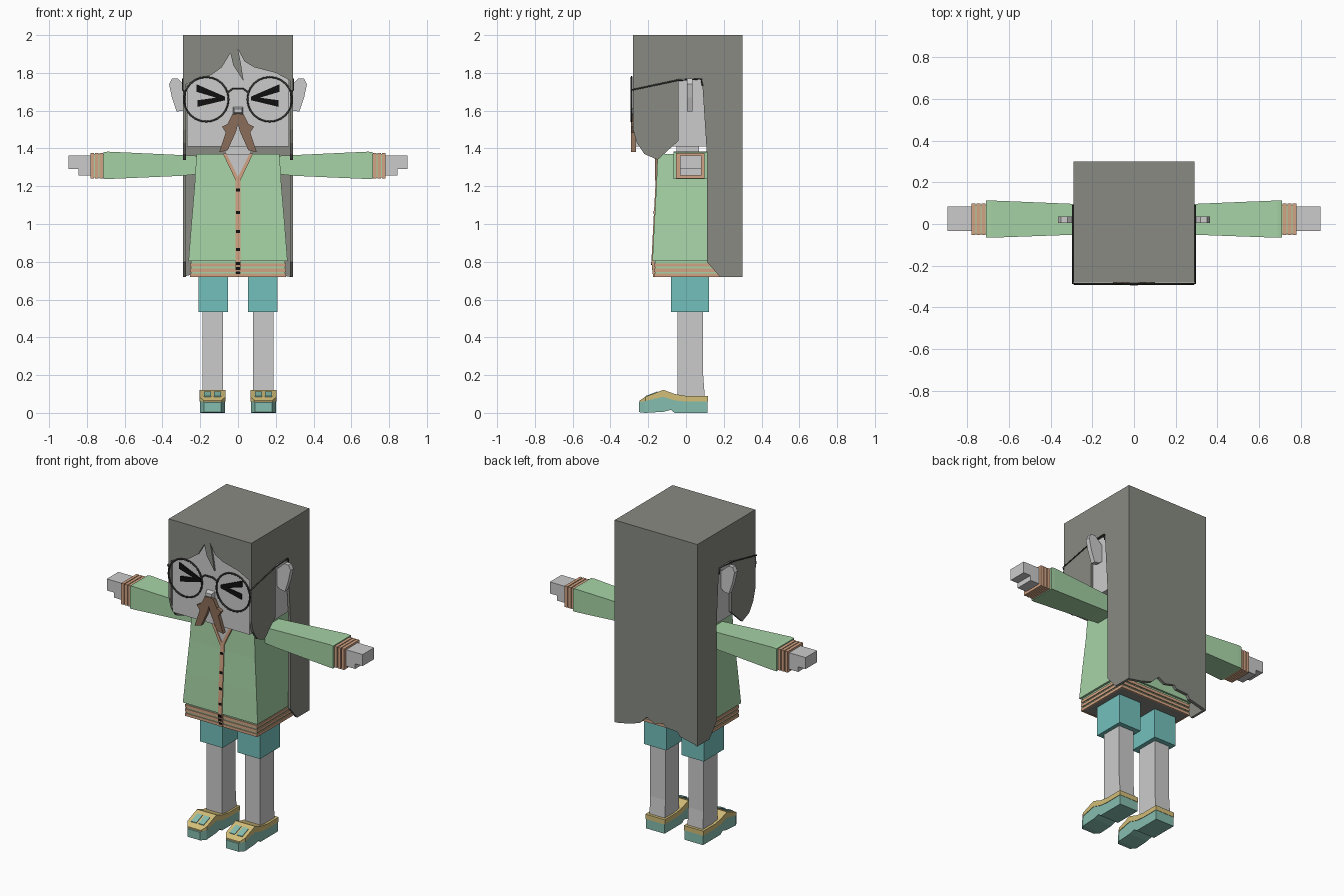
import bpy, bmesh, math

cube = bpy.data.objects.get("Cube")
if cube:
    bpy.data.objects.remove(cube, do_unlink=True)


def material(name, *rgb):
    m = bpy.data.materials.new(name)
    m.use_nodes = True
    m.diffuse_color = (*rgb, 1)
    m.node_tree.nodes["Principled BSDF"].inputs["Base Color"].default_value = (*rgb, 1)
    return m


HAIR = material("hair grey", .246, .254, .223)
SKIN = material("pale skin", .6, .6, .6)
GREEN = material("cardigan green", .38, .65, .38)
TAN = material("knit tan", .64, .37, .23)
TEAL = material("shorts teal", .17, .53, .50)
SHOE = material("shoe teal", .24, .51, .43)
TRIM = material("shoe trim", .65, .51, .19)
BROWN = material("moustache brown", .26, .155, .10)
BLACK = material("black", .005, .005, .005)
FRAME = material("frame grey", .045, .047, .04)


def finish(obj, mat, mirror):
    bpy.context.scene.collection.objects.link(obj)
    obj.data.materials.append(mat)
    if mirror:
        obj.modifiers.new("Mirror", 'MIRROR').use_axis = (True, False, False)
    return obj


def skin_rings(name, rings, mat, mirror):
    """Join matching rings of points into a closed solid."""
    bm = bmesh.new()
    loops = [[bm.verts.new(p) for p in ring] for ring in rings]
    n = len(loops[0])
    for a, b in zip(loops, loops[1:]):
        for i in range(n):
            j = (i + 1) % n
            bm.faces.new((a[i], a[j], b[j], b[i]))
    bm.faces.new(loops[0])
    bm.faces.new(loops[-1])
    bmesh.ops.recalc_face_normals(bm, faces=bm.faces)
    me = bpy.data.meshes.new(name)
    bm.to_mesh(me)
    bm.free()
    return finish(bpy.data.objects.new(name, me), mat, mirror)


def place(axis, t, a, b):
    return {'x': (t, a, b), 'y': (a, t, b), 'z': (a, b, t)}[axis]


def plate(name, outline, axis, t0, t1, mat, mirror=False):
    """Extrude an outline along an axis."""
    return skin_rings(name, [[place(axis, t, a, b) for a, b in outline] for t in (t0, t1)], mat, mirror)


def loft(name, axis, sections, mat, mirror=False):
    """Rectangular sections (position, a0, a1, b0, b1) along an axis."""
    rings = [[place(axis, t, a, b) for a, b in ((a0, b0), (a1, b0), (a1, b1), (a0, b1))]
             for t, a0, a1, b0, b1 in sections]
    return skin_rings(name, rings, mat, mirror)


def box(name, x0, x1, y0, y1, z0, z1, mat, mirror=False):
    return loft(name, 'z', [(z, x0, x1, y0, y1) for z in (z0, z1)], mat, mirror)


def tube(name, points, radius, mat, cyclic=False, mirror=False):
    cu = bpy.data.curves.new(name, 'CURVE')
    cu.dimensions = '3D'
    cu.bevel_depth = radius
    cu.bevel_resolution = 1
    sp = cu.splines.new('POLY')
    sp.points.add(len(points) - 1)
    for p, co in zip(sp.points, points):
        p.co = (*co, 1)
    sp.use_cyclic_u = cyclic
    return finish(bpy.data.objects.new(name, cu), mat, mirror)


# Head, neck and ears
box("head", -.27, .27, -.268, .275, 1.41, 1.94, SKIN)
box("neck", -.07, .07, -.05, .07, 1.36, 1.42, SKIN)
plate("ear", [(.265, 1.62), (.29, 1.6), (.325, 1.595), (.35, 1.67), (.365, 1.74),
              (.35, 1.77), (.32, 1.77), (.265, 1.72)], 'y', .005, .035, SKIN, True)

# Hair: cap, long sides with an ear opening, ragged back and fringe
TOP = 1.935
box("hair_cap", -.29, .29, -.28, .3, TOP, 2, HAIR)
plate("hair_side", [(-.28, TOP), (.3, TOP), (.3, .72), (.18, .72), (.11, .8), (.11, 1.38),
                    (.085, 1.77), (-.04, 1.77), (-.04, 1.44), (-.15, 1.34), (-.22, 1.37),
                    (-.26, 1.43), (-.28, 1.5)], 'x', .275, .29, HAIR, True)
plate("hair_back", [(-.275, TOP), (-.275, .725), (-.166, .75), (-.15, .775), (-.07, .78),
                    (-.05, .8), (.015, .785), (.065, .81), (.116, .76), (.196, .735),
                    (.275, .72), (.275, TOP)], 'y', .28, .3, HAIR)
plate("hair_fringe", [(-.275, TOP), (-.275, 1.74), (-.14, 1.79), (-.085, 1.83), (-.04, 1.905),
                      (-.025, 1.84), (.03, 1.755), (.015, 1.85), (0, 1.925), (.035, 1.86),
                      (.085, 1.83), (.2, 1.8), (.275, 1.76), (.275, TOP)], 'y', -.28, -.262, HAIR)

# Face: squeezed eyes, nose, moustache
plate("eye_upper_stroke", [(.22, 1.74), (.22, 1.7), (.07, 1.655), (.07, 1.675)],
      'y', -.275, -.267, BLACK, True)
plate("eye_lower_stroke", [(.215, 1.655), (.215, 1.62), (.07, 1.655), (.07, 1.675)],
      'y', -.274, -.267, BLACK, True)
loft("nose", 'y', [(-.295, -.02, .02, 1.59, 1.61), (-.265, -.028, .028, 1.575, 1.62)], SKIN)
plate("moustache", [(0, 1.585), (.03, 1.58), (.055, 1.53), (.085, 1.515), (.065, 1.485),
                    (.1, 1.38), (.055, 1.39), (.01, 1.49), (0, 1.53)],
      'y', -.292, -.266, BROWN, True)

# Glasses
LENS = [(.168 + .118 * math.cos(i * math.tau / 24), -.288, 1.66 + .118 * math.sin(i * math.tau / 24))
        for i in range(24)]
tube("glasses_rim", LENS, .005, FRAME, True, True)
tube("glasses_bridge", [(x, -.288, z) for x, z in
                        ((-.056, 1.695), (-.03, 1.715), (.03, 1.715), (.056, 1.695))], .005, FRAME)
tube("glasses_arm", [(.284, -.288, 1.7), (.294, -.285, 1.71), (.294, -.05, 1.76),
                     (.294, .08, 1.768), (.294, .088, 1.73)], .004, FRAME, False, True)

# Cardigan body: (height, half width, front depth)
BODY = [(.805, .262, -.178), (1.0, .247, -.168), (1.2, .23, -.157), (1.37, .22, -.15)]
loft("cardigan_body", 'z', [(z, -w, w, y, .2) for z, w, y in BODY], GREEN)
box("cardigan_underside", -.25, .25, -.165, .19, .722, .735, HAIR)
box("hem_core", -.248, .248, -.164, .188, .73, .806, GREEN)
for i in range(3):
    z = .72 + i * .027
    for side, (x0, x1, y0, y1) in {"front": (-.254, .254, -.17, -.16), "back": (-.254, .254, .185, .195),
                                   "left": (.244, .254, -.16, .185),
                                   "right": (-.254, -.244, -.16, .185)}.items():
        box(f"hem_band_{side}_{i + 1}", x0, x1, y0, y1, z, z + .018, TAN)

# Open collar, button strip and buttons
plate("chest_skin", [(-.07, 1.37), (.07, 1.37), (0, 1.24)], 'y', -.16, -.149, SKIN)
plate("collar_edge", [(.062, 1.372), (.08, 1.372), (.012, 1.23), (0, 1.23), (0, 1.25)],
      'y', -.164, -.149, TAN, True)
loft("button_strip", 'z', [(.72, -.014, .014, -.174, -.16)] +
     [(z, -.014, .014, y - .005, y + .01) for z, w, y in BODY[:3]] +
     [(1.24, -.014, .014, -.161, -.15)], TAN)
for z, y in ((1.18, -.164), (1.06, -.171), (.96, -.176), (.865, -.181),
             (.79, -.185), (.765, -.18), (.742, -.177)):
    box("button", -.01, .01, y, y + .015, z - .008, z + .008, BLACK)

# Sleeves, cuffs, hands
loft("sleeve", 'x', [(.2, -.05, .095, 1.265, 1.36), (.3, -.052, .097, 1.255, 1.365),
                     (.69, -.066, .113, 1.238, 1.383), (.712, -.066, .113, 1.238, 1.38)], GREEN, True)
box("cuff_core", .7, .78, -.047, .092, 1.247, 1.37, GREEN, True)
for i in range(3):
    x = .714 + i * .024
    box(f"cuff_band_{i + 1}", x, x + .019, -.054, .099, 1.242, 1.375, TAN, True)
box("hand_fingers", .77, .897, -.033, .083, 1.29, 1.363, SKIN, True)
box("hand_palm", .77, .845, -.033, .083, 1.258, 1.291, SKIN, True)

# Shorts and legs
box("shorts_leg", .053, .21, -.08, .122, .535, .73, TEAL, True)
loft("leg", 'z', [(.05, .08, .187, -.046, .102), (.2, .08, .187, -.046, .091),
                  (.55, .08, .187, -.046, .091)], SKIN, True)

# Shoes
loft("shoe", 'y', [(-.25, .09, .18, .004, .055), (-.215, .07, .2, 0, .075), (-.12, .07, .2, .006, .105),
                   (-.08, .07, .2, .016, .09), (-.06, .07, .2, 0, .08), (.115, .07, .2, 0, .065)],
     SHOE, True)
loft("shoe_trim", 'y', [(-.245, .088, .182, .054, .066), (-.215, .067, .203, .064, .085),
                        (-.12, .067, .203, .085, .122), (-.06, .067, .203, .066, .1),
                        (0, .067, .203, .06, .09), (.117, .067, .203, .06, .09)], TRIM, True)
loft("shoe_toe_panel", 'y', [(-.215, .09, .128, .08, .089), (-.15, .09, .128, .105, .114)], SHOE, True)
loft("shoe_toe_panel_outer", 'y', [(-.215, .142, .18, .08, .089), (-.15, .142, .18, .105, .114)],
     SHOE, True)
